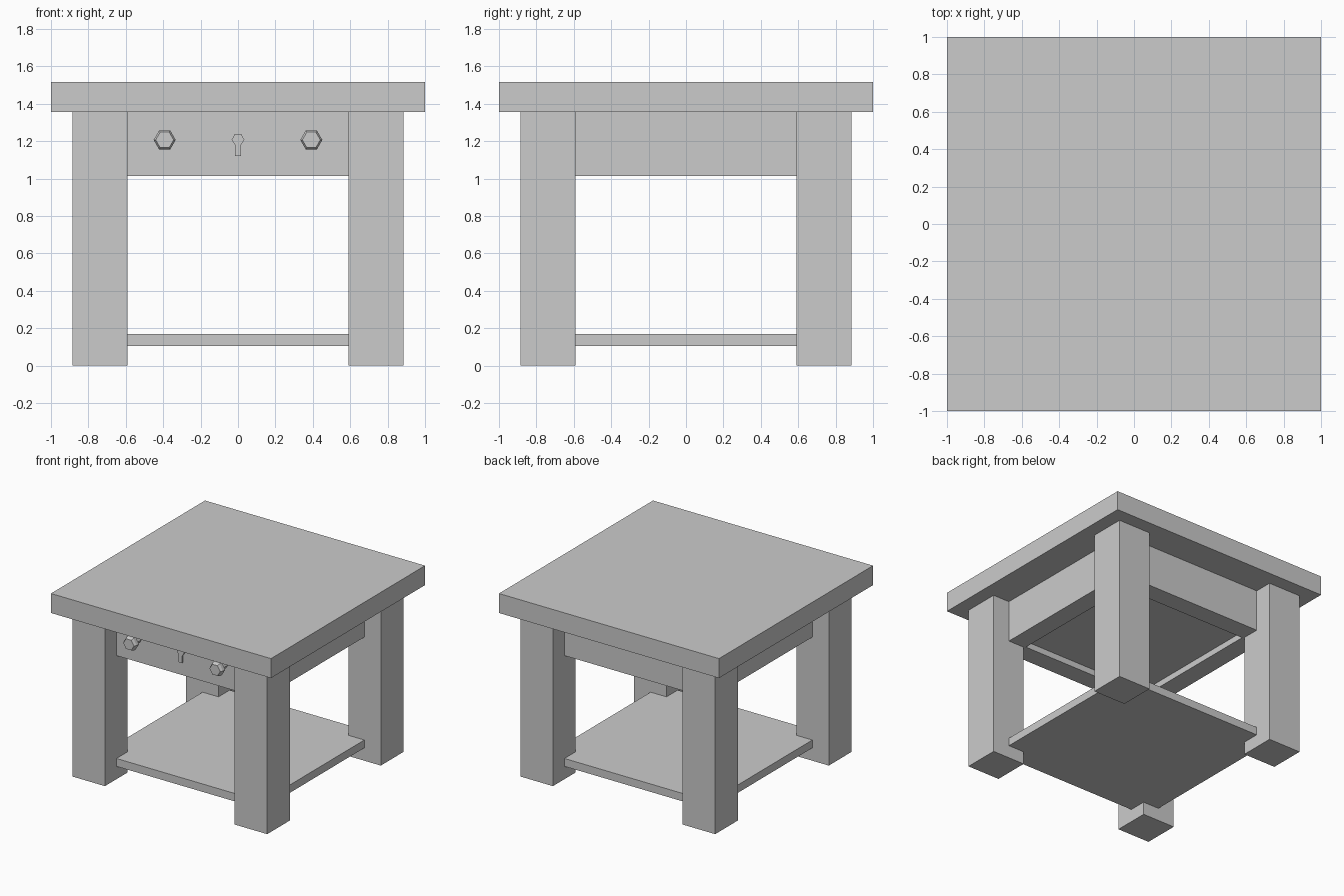
import bpy, bmesh, math

if "Cube" in bpy.data.objects:
    bpy.data.objects.remove(bpy.data.objects["Cube"])


def box(name, x0, x1, y0, y1, z0, z1):
    bm = bmesh.new()
    bmesh.ops.create_cube(bm, size=1)
    for v in bm.verts:
        v.co = (x1 if v.co.x > 0 else x0,
                y1 if v.co.y > 0 else y0,
                z1 if v.co.z > 0 else z0)
    return finish(name, bm)


def finish(name, bm):
    bmesh.ops.recalc_face_normals(bm, faces=bm.faces)
    mesh = bpy.data.meshes.new(name)
    bm.to_mesh(mesh)
    bm.free()
    obj = bpy.data.objects.new(name, mesh)
    bpy.context.collection.objects.link(obj)
    return obj


def hex_knob(name, cx, cz, rings):
    """Six-sided turned knob pointing to -y; rings are (radius, y) pairs."""
    bm = bmesh.new()
    loops = [[bm.verts.new((cx + r * math.cos(i * math.pi / 3), y,
                            cz + r * math.sin(i * math.pi / 3)))
              for i in range(6)] for r, y in rings]
    for a, b in zip(loops, loops[1:]):
        for i in range(6):
            j = (i + 1) % 6
            bm.faces.new((a[i], a[j], b[j], b[i]))
    bm.faces.new(loops[0])
    bm.faces.new(loops[-1])
    return finish(name, bm)


LEG_IN, LEG_OUT, PANEL = 0.59, 0.885, 0.735

# Table top
box("table_top", -1, 1, -1, 1, 1.357, 1.517)

# Four legs
for sx, side in ((-1, "left"), (1, "right")):
    for sy, end in ((-1, "front"), (1, "back")):
        xs = sorted((sx * LEG_IN, sx * LEG_OUT))
        ys = sorted((sy * LEG_IN, sy * LEG_OUT))
        box(f"{end}_{side}_leg", *xs, *ys, 0, 1.357)

# Lower shelf
box("shelf", -PANEL, PANEL, -PANEL, PANEL, 0.105, 0.17)

# Apron body with a shallow recess in its underside
apron = box("apron", -PANEL, PANEL, -PANEL, PANEL, 1.015, 1.357)
bm = bmesh.new()
bm.from_mesh(apron.data)
bm.normal_update()
bottom = next(f for f in bm.faces if f.normal.z < -0.9)
bmesh.ops.inset_region(bm, faces=[bottom], thickness=PANEL - 0.513)
panel = bmesh.ops.extrude_face_region(bm, geom=[bottom])
bmesh.ops.translate(bm, vec=(0, 0, 0.05),
                    verts=[v for v in panel["geom"] if isinstance(v, bmesh.types.BMVert)])
if bottom.is_valid:
    bmesh.ops.delete(bm, geom=[bottom], context='FACES_ONLY')
bmesh.ops.recalc_face_normals(bm, faces=bm.faces)
bm.to_mesh(apron.data)
bm.free()

# Drawer knobs
for sx, side in ((-1, "left"), (1, "right")):
    hex_knob(f"{side}_knob", sx * 0.392, 1.207,
             [(0.03, -0.73), (0.03, -0.785), (0.059, -0.81),
              (0.059, -0.84), (0.048, -0.86)])

# Keyhole plate: hexagon head with a narrow slot below
outline = [(-0.015, 1.12), (0.015, 1.12), (0.015, 1.178), (0.034, 1.207),
           (0.017, 1.24), (-0.017, 1.24), (-0.034, 1.207), (-0.015, 1.178)]
bm = bmesh.new()
front = bm.faces.new([bm.verts.new((x, -0.748, z)) for x, z in outline])
ext = bmesh.ops.extrude_face_region(bm, geom=[front])
bmesh.ops.translate(bm, vec=(0, 0.015, 0),
                    verts=[v for v in ext["geom"] if isinstance(v, bmesh.types.BMVert)])
finish("keyhole_plate", bm)
